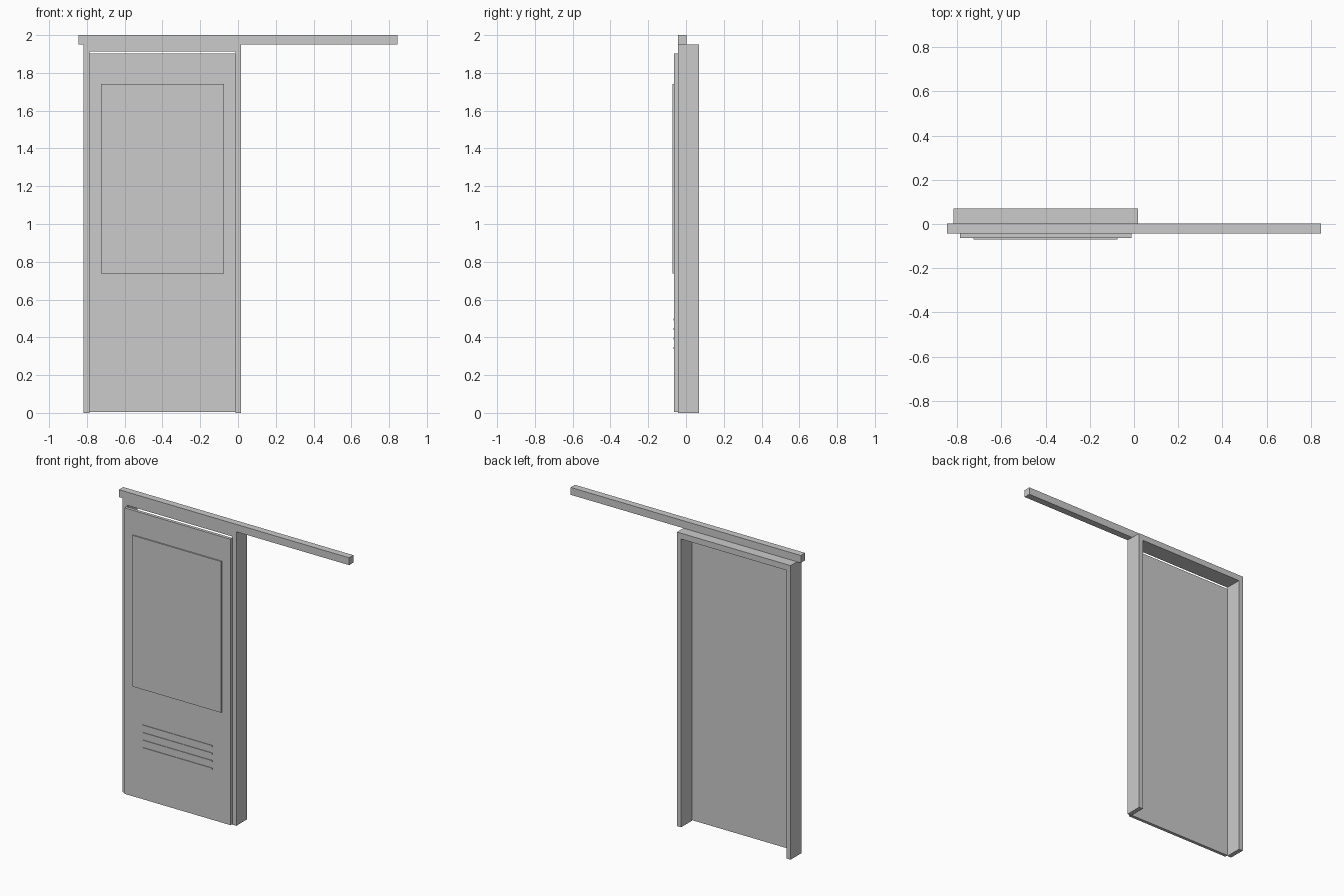
import bpy
import bmesh

if "Cube" in bpy.data.objects:
    bpy.data.objects.remove(bpy.data.objects["Cube"])


def extrude_profile(name, pts, y0, y1):
    """Extrude an (x, z) outline from y0 (front) to y1 (back)."""
    bm = bmesh.new()
    face = bm.faces.new([bm.verts.new((x, y0, z)) for x, z in pts])
    ext = bmesh.ops.extrude_face_region(bm, geom=[face])
    verts = [g for g in ext["geom"] if isinstance(g, bmesh.types.BMVert)]
    bmesh.ops.translate(bm, verts=verts, vec=(0, y1 - y0, 0))
    bmesh.ops.recalc_face_normals(bm, faces=bm.faces)
    mesh = bpy.data.meshes.new(name)
    bm.to_mesh(mesh)
    bm.free()
    obj = bpy.data.objects.new(name, mesh)
    bpy.context.collection.objects.link(obj)
    return obj


def box(name, x0, x1, y0, y1, z0, z1):
    return extrude_profile(name, [(x0, z0), (x1, z0), (x1, z1), (x0, z1)], y0, y1)


CX = -0.40            # centre line of the doorway
FRONT = -0.042        # front plane of the frame
DOOR_FRONT = -0.063   # front plane of the sliding door

# Door frame: an upside-down U with two jambs and a header
outer, inner, top, head = 0.417, 0.387, 1.951, 1.912
extrude_profile("door_frame", [
    (CX - outer, 0), (CX - inner, 0), (CX - inner, head), (CX + inner, head),
    (CX + inner, 0), (CX + outer, 0), (CX + outer, top), (CX - outer, top),
], FRONT, 0.07)

# Overhead sliding rail
box("slide_rail", -0.845, 0.845, FRONT, 0.003, top, 2.0)

# Sliding door panel
box("door_panel", CX - 0.388, CX + 0.388, DOOR_FRONT, FRONT, 0.005, 1.902)

# Raised upper panel
box("upper_panel", CX - 0.326, CX + 0.326, -0.071, DOOR_FRONT, 0.737, 1.74)

# Thin ventilation slats
for i in range(4):
    z = 0.344 + i * 0.05
    box(f"vent_slat_{i + 1}", CX - 0.257, CX + 0.257, -0.067, DOOR_FRONT, z - 0.005, z + 0.005)
